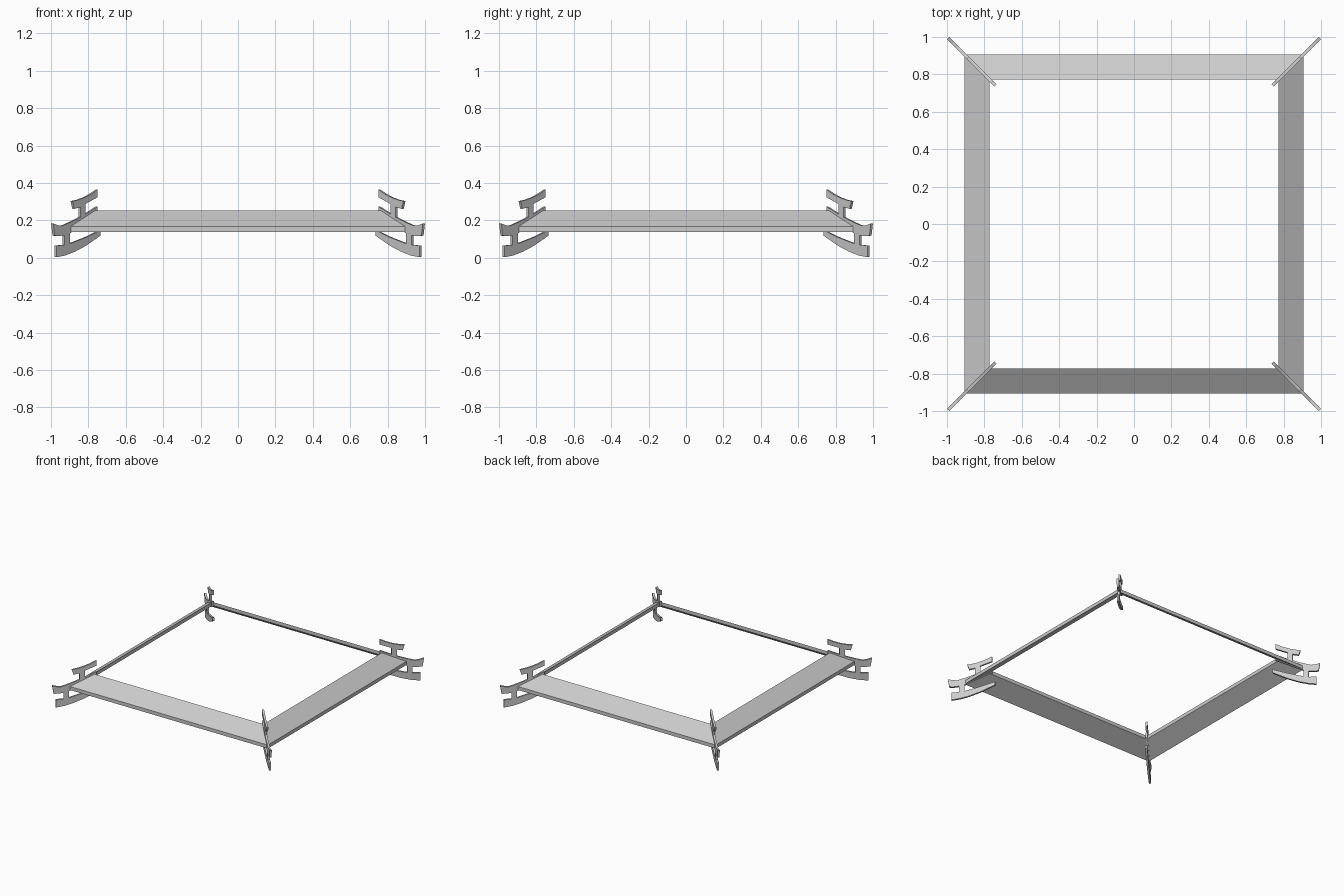
import bpy
import bmesh
from math import pi
from mathutils import Matrix

cube = bpy.data.objects.get("Cube")
if cube:
    bpy.data.objects.remove(cube, do_unlink=True)

grey = bpy.data.materials.new("light_grey")
grey.use_nodes = True
grey.diffuse_color = (0.6, 0.6, 0.6, 1)
grey.node_tree.nodes["Principled BSDF"].inputs["Base Color"].default_value = (0.6, 0.6, 0.6, 1)


def solid(name, front, back, turn):
    """Closed solid between two matching outlines, turned about z."""
    bm = bmesh.new()
    a = [bm.verts.new(p) for p in front]
    b = [bm.verts.new(p) for p in back]
    bm.faces.new(a)
    bm.faces.new(b[::-1])
    for i in range(len(a)):
        j = (i + 1) % len(a)
        bm.faces.new((a[j], a[i], b[i], b[j]))
    bmesh.ops.recalc_face_normals(bm, faces=bm.faces)
    mesh = bpy.data.meshes.new(name)
    bm.transform(Matrix.Rotation(turn, 4, "Z"))
    bm.to_mesh(mesh)
    bm.free()
    mesh.materials.append(grey)
    obj = bpy.data.objects.new(name, mesh)
    bpy.context.collection.objects.link(obj)


# Sloped board section: distance from centre, height
board = [(0.905, 0.139), (0.905, 0.168), (0.773, 0.254), (0.773, 0.225)]

# Corner bracket outline: three curved rails joined by two short posts
bracket = [
    # upper rail, top edge then outer end
    (0.757, 0.364), (0.79, 0.341), (0.83, 0.32), (0.865, 0.308), (0.890, 0.303),
    (0.880, 0.262), (0.848, 0.271),
    # upper post into the middle rail
    (0.848, 0.217), (0.90, 0.190), (0.944, 0.171), (0.97, 0.174), (0.994, 0.184),
    (0.986, 0.118), (0.96, 0.116), (0.933, 0.120),
    # lower post into the lower rail
    (0.933, 0.068), (0.975, 0.066), (0.975, 0.003), (0.93, 0.012), (0.88, 0.031),
    (0.82, 0.063), (0.741, 0.118), (0.741, 0.146), (0.82, 0.108), (0.905, 0.075),
    # back up the inner side
    (0.905, 0.130), (0.757, 0.225), (0.757, 0.273), (0.820, 0.233),
    (0.820, 0.288), (0.757, 0.323),
]
HALF = 0.008
ROOT2 = 2 ** 0.5

for i, side in enumerate(("front", "left", "back", "right")):
    turn = i * pi / 2
    solid(side + "_board", [(-d, -d, z) for d, z in board],
          [(d, -d, z) for d, z in board], turn)

for i, corner in enumerate(("back_left", "back_right", "front_right", "front_left")):
    solid(corner + "_bracket", [(d * ROOT2, -HALF, z) for d, z in bracket],
          [(d * ROOT2, HALF, z) for d, z in bracket], pi / 4 + i * pi / 2)
